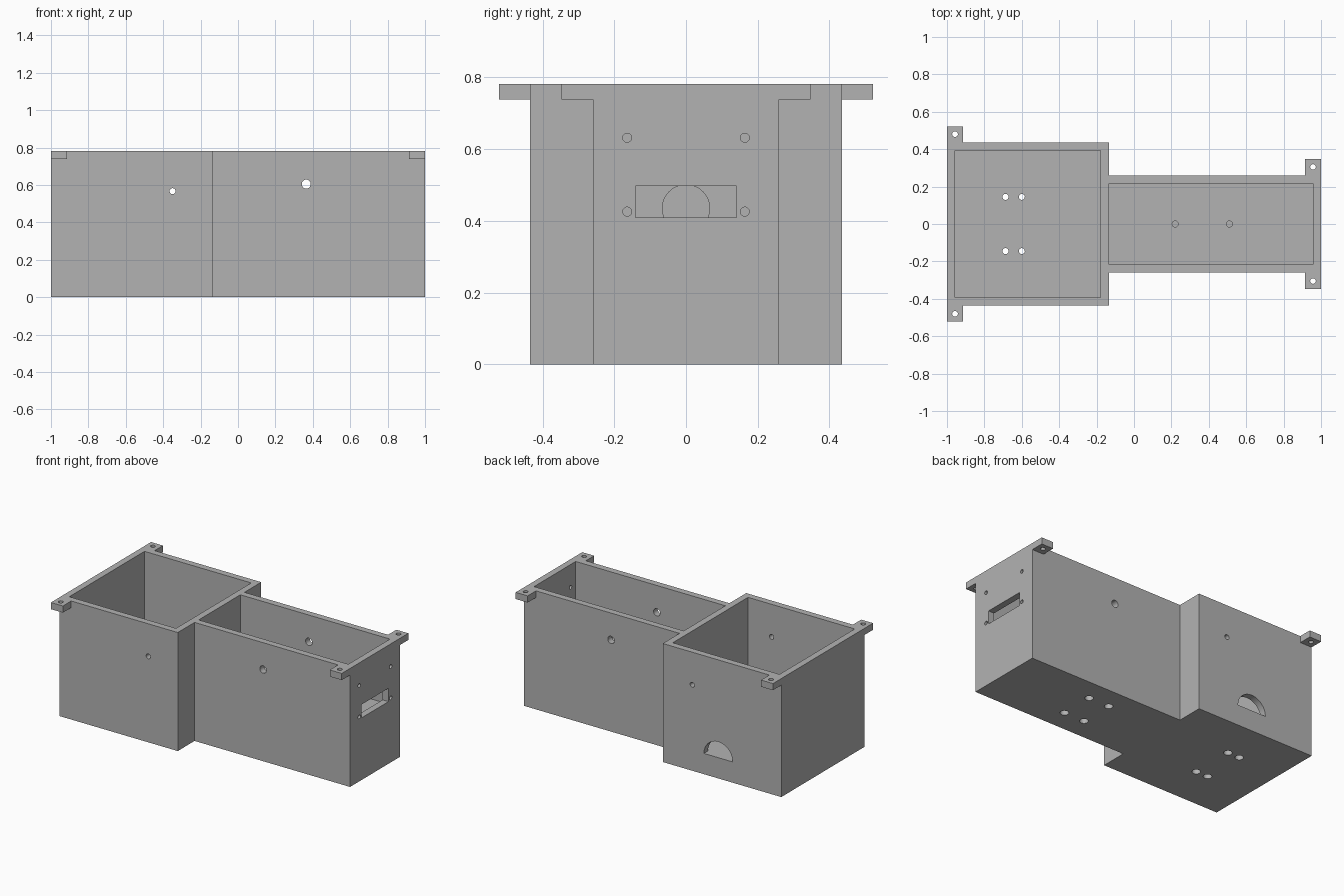
import bpy, bmesh
from math import pi
from mathutils import Matrix, Vector

if "Cube" in bpy.data.objects:
    bpy.data.objects.remove(bpy.data.objects["Cube"], do_unlink=True)

grey = bpy.data.materials.new("plain grey")
grey.use_nodes = True
COLOUR = (0.45, 0.45, 0.45, 1)
grey.diffuse_color = COLOUR
grey.node_tree.nodes["Principled BSDF"].inputs["Base Color"].default_value = COLOUR

TOP, WALL = 0.782, 0.043
STEP = -0.135                    # where the wide box meets the narrow one
WIDE, NARROW = 0.435, 0.26       # half widths of the two boxes
WIDE_FLOOR, NARROW_FLOOR = 0.137, 0.35
TAB, TAB_Z = 0.087, 0.738


def finish(name, bm):
    mesh = bpy.data.meshes.new(name)
    bmesh.ops.recalc_face_normals(bm, faces=bm.faces)
    bm.to_mesh(mesh)
    bm.free()
    obj = bpy.data.objects.new(name, mesh)
    mesh.materials.append(grey)
    bpy.context.collection.objects.link(obj)
    return obj


def box(name, x, y, z):
    bm = bmesh.new()
    size = Vector((x[1] - x[0], y[1] - y[0], z[1] - z[0]))
    mid = Vector((sum(x), sum(y), sum(z))) / 2
    bmesh.ops.create_cube(bm, size=1, matrix=Matrix.Translation(mid) @ Matrix.Diagonal(size).to_4x4())
    return finish(name, bm)


def bore(name, axis, centre, radius, length, half=False):
    """Round cutter along an axis; half keeps only its upper side."""
    bm = bmesh.new()
    turn = {"x": Matrix.Rotation(pi / 2, 4, "Y"), "y": Matrix.Rotation(pi / 2, 4, "X"), "z": Matrix()}[axis]
    bmesh.ops.create_cone(bm, cap_ends=True, segments=32, radius1=radius, radius2=radius,
                          depth=length, matrix=Matrix.Translation(centre) @ turn)
    if half:
        cut = bmesh.ops.bisect_plane(bm, geom=bm.verts[:] + bm.edges[:] + bm.faces[:],
                                     plane_co=centre, plane_no=(0, 0, -1), clear_outer=True)
        rim = [e for e in bm.edges if e.is_boundary]
        bmesh.ops.holes_fill(bm, edges=rim, sides=0)
    return finish(name, bm)


def combine(body, tool, operation):
    mod = body.modifiers.new(tool.name, "BOOLEAN")
    mod.operation, mod.solver, mod.object = operation, "EXACT", tool
    bpy.context.view_layer.objects.active = body
    bpy.ops.object.modifier_apply(modifier=mod.name)
    bpy.data.objects.remove(tool, do_unlink=True)


# Two joined boxes with a mounting tab at each outer corner
body = box("stepped_enclosure", (-1, STEP), (-WIDE, WIDE), (0, TOP))
adds = [box("narrow_box", (STEP - 0.02, 1), (-NARROW, NARROW), (0, TOP))]
cuts = []
for side in (-1, 1):
    for end, half_width in ((-1, WIDE), (1, NARROW)):
        xs = sorted((end, end * (1 - TAB)))
        ys = sorted((side * (half_width - 0.02), side * (half_width + TAB)))
        adds.append(box("tab", xs, ys, (TAB_Z, TOP)))
        cuts.append(bore("tab_hole", "z", (end * 0.957, side * (half_width + 0.045), TOP), 0.015, 0.2))

# Open compartments
cuts.append(box("wide_room", (-1 + WALL, STEP - WALL), (WALL - WIDE, WIDE - WALL), (WIDE_FLOOR, 1)))
cuts.append(box("narrow_room", (STEP, 1 - WALL), (WALL - NARROW, NARROW - WALL), (NARROW_FLOOR, 1)))

# Floor holes: counterbored in the wide box, blind in the narrow one
for side in (-1, 1):
    for x in (-0.687, -0.6):
        cuts.append(bore("floor_hole", "z", (x, side * 0.145, 0.1), 0.016, 0.4))
        cuts.append(bore("counterbore", "z", (x, side * 0.145, 0), 0.026, 0.14))
    for x in (0.29, 0.44):
        cuts.append(bore("blind_hole", "z", (x, side * 0.113, 0), 0.026, 0.2))
for x in (0.22, 0.51):
    cuts.append(bore("floor_screw_hole", "z", (x, 0, NARROW_FLOOR), 0.016, 0.2))

# Side wall holes, passing through both walls
cuts.append(bore("wide_side_hole", "y", (-0.35, 0, 0.567), 0.016, 2))
cuts.append(bore("narrow_side_hole", "y", (0.365, 0, 0.605), 0.024, 2))

# Arched opening in the back wall, level with the floor
cuts.append(bore("back_arch", "y", (-0.54, WIDE, WIDE_FLOOR), 0.105, 0.2, half=True))

# Socket slot with four screw holes, and the cable hole in the dividing wall
cuts.append(box("socket_slot", (0.9, 1.1), (-0.141, 0.141), (0.41, 0.498)))
for side in (-1, 1):
    for z in (0.426, 0.632):
        cuts.append(bore("socket_screw_hole", "x", (1, side * 0.164, z), 0.0125, 0.2))
cuts.append(bore("cable_hole", "x", (STEP - WALL / 2, 0, 0.435), 0.066, 0.1))

for tool in adds:
    combine(body, tool, "UNION")
for tool in cuts:
    combine(body, tool, "DIFFERENCE")

# Merge leftover coplanar seams and keep edges crisp
bm = bmesh.new()
bm.from_mesh(body.data)
bmesh.ops.remove_doubles(bm, verts=bm.verts, dist=1e-5)
bmesh.ops.dissolve_limit(bm, angle_limit=0.01, verts=bm.verts, edges=bm.edges)
bm.to_mesh(body.data)
bm.free()
body.select_set(True)
bpy.context.view_layer.objects.active = body
bpy.ops.object.shade_smooth_by_angle()
